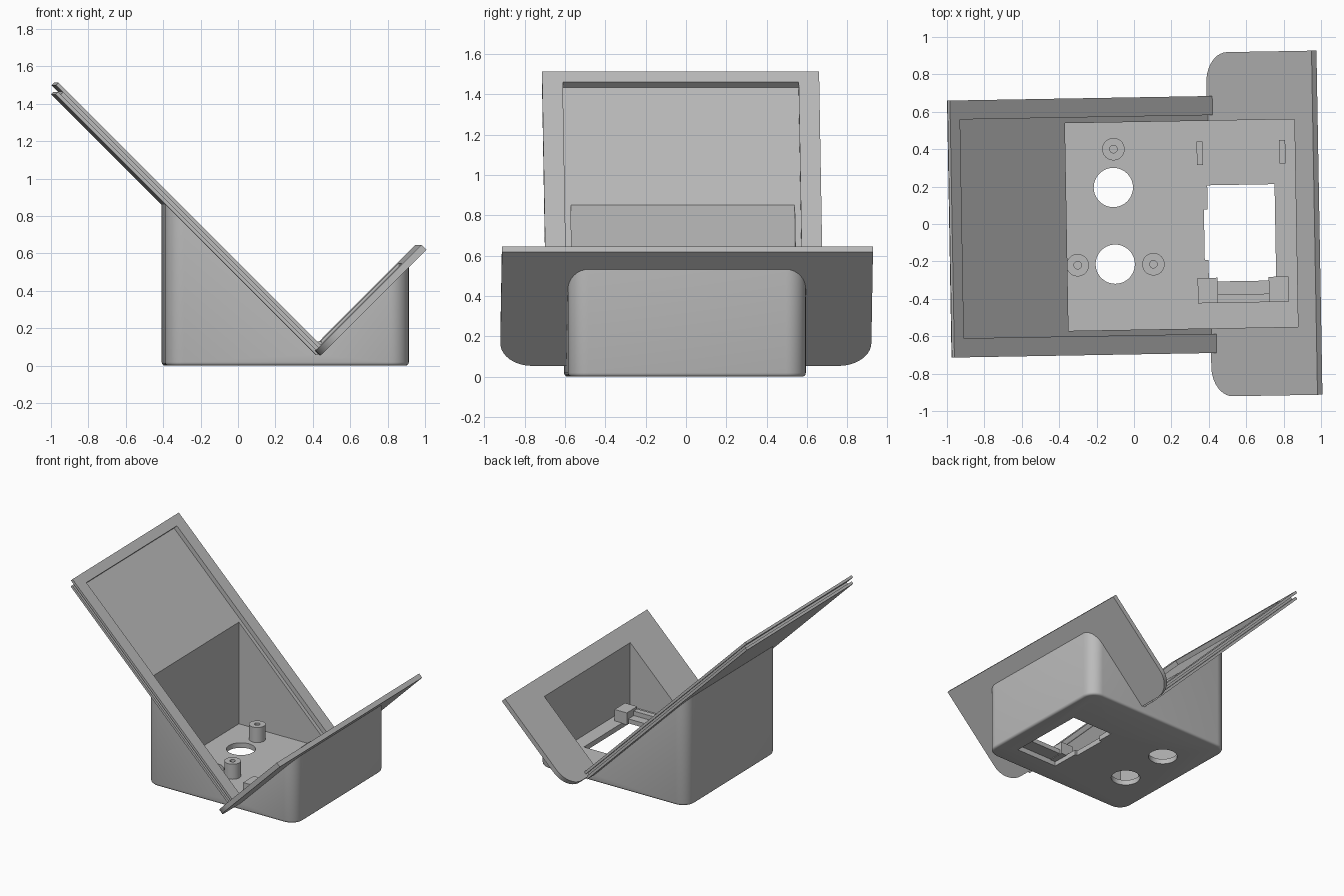
import bpy, bmesh, math
from mathutils import Matrix, Vector

if "Cube" in bpy.data.objects:
    bpy.data.objects.remove(bpy.data.objects["Cube"])

# One plain grey plastic
grey = bpy.data.materials.new("grey_plastic")
grey.use_nodes = True
colour = (0.5, 0.5, 0.5, 1)
grey.diffuse_color = colour
grey.node_tree.nodes["Principled BSDF"].inputs["Base Color"].default_value = colour

# The whole enclosure sits turned by one degree
PLACE = Matrix.Rotation(math.radians(1), 4, "Z") @ Matrix.Translation((0, -0.01, 0))


def finish(name, bm):
    bm.transform(PLACE)
    bmesh.ops.recalc_face_normals(bm, faces=bm.faces)
    mesh = bpy.data.meshes.new(name)
    bm.to_mesh(mesh)
    bm.free()
    mesh.materials.append(grey)
    ob = bpy.data.objects.new(name, mesh)
    bpy.context.collection.objects.link(ob)
    return ob


def block_mesh(x, y, z):
    bm = bmesh.new()
    bmesh.ops.create_cube(bm, size=1)
    for v in bm.verts:
        v.co = [r[0] if c < 0 else r[1] for c, r in zip(v.co, (x, y, z))]
    return bm


def block(name, x, y, z):
    return finish(name, block_mesh(x, y, z))


def tilt(bm):
    """Turn (s, y, d) into 45 degree axes: s = x + z, d = z - x."""
    for v in bm.verts:
        s, y, d = v.co
        v.co = Vector(((s - d) / 2, y, (s + d) / 2))
    return bm


def sloped(name, s, y, d):
    return finish(name, tilt(block_mesh(s, y, d)))


def cylinder(name, x, y, z0, z1, r):
    bm = bmesh.new()
    bmesh.ops.create_cone(bm, cap_ends=True, segments=40, radius1=r, radius2=r, depth=z1 - z0,
                          matrix=Matrix.Translation((x, y, (z0 + z1) / 2)))
    return finish(name, bm)


def cut(ob, *cutters):
    for c in cutters:
        c.hide_render = True
        mod = ob.modifiers.new("cut", "BOOLEAN")
        mod.operation, mod.solver, mod.object = "DIFFERENCE", "EXACT", c
    bpy.context.view_layer.update()
    new = bpy.data.meshes.new_from_object(ob.evaluated_get(bpy.context.evaluated_depsgraph_get()))
    ob.modifiers.clear()
    ob.data = new


def round_edges(bm, test, radius, segments):
    edges = [e for e in bm.edges if test(*(v.co for v in e.verts))]
    bmesh.ops.bevel(bm, geom=edges, offset=radius, segments=segments, profile=0.5, affect="EDGES")


# Cutters: inside of the box, V-shaped top, display recess, floor openings
interior = block("interior_cutter", (-0.36, 0.867), (-0.555, 0.555), (0.04, 2))
vee = sloped("vee_cutter", (0.475, 4), (-2, 2), (-0.36, 4))
recess = sloped("recess_cutter", (0.4, 0.7), (-0.585, 0.585), (-1, 2.38))
window = block("window_cutter", (0.395, 0.755), (-0.41, 0.21), (-1, 0.045))
notch = block("notch_cutter", (0.375, 0.5), (-0.19, 0.08), (-1, 0.045))
holes = [cylinder("hole_cutter", x, y, -0.2, 0.045, 0.105)
         for x, y in ((-0.107, 0.207), (-0.104, -0.203))]
cutters = [interior, vee, recess, window, notch] + holes

# Box with rounded corners and a soft bottom edge
bm = block_mesh((-0.4, 0.905), (-0.59, 0.59), (0, 1))
round_edges(bm, lambda a, b: abs(a.z - b.z) > 0.5, 0.1, 8)
round_edges(bm, lambda a, b: a.z < 0.001 and b.z < 0.001, 0.018, 3)
body = finish("box", bm)
cut(body, vee, interior, window, notch, *holes)
parts = [body]

# Long sloping plate, spacer and retaining lip
back = sloped("display_plate", (0.462, 0.49), (-0.687, 0.687), (-0.35, 2.438))
cut(back, interior)
spacer = sloped("display_spacer", (0.49, 0.513), (-0.66, 0.66), (-0.335, 2.41))
lip = sloped("display_lip", (0.513, 0.54), (-0.687, 0.687), (-0.335, 2.485))
for ob in (spacer, lip):
    cut(ob, recess)
parts += [back, spacer, lip]

# Short wide flange, rounded at its low corners
bm = block_mesh((0.48, 1.61), (-0.92, 0.92), (-0.373, -0.32))
tilt(bm)
round_edges(bm, lambda a, b: abs(a.y - b.y) < 0.01 and (a + b).x + (a + b).z < 1.1
            and abs(a.x + a.z - b.x - b.z) < 0.01, 0.16, 10)
flange = finish("front_flange", bm)
cut(flange, interior)
parts.append(flange)

# Hollow screw posts on the floor
for x, y in ((-0.103, 0.412), (-0.305, -0.205), (0.1, -0.207)):
    post = cylinder("screw_post", x, y, 0.03, 0.16, 0.06)
    bore = cylinder("bore_cutter", x, y, 0.08, 0.3, 0.02)
    cut(post, bore)
    cutters.append(bore)
    parts.append(post)

# Clips and bracket around the floor window
for x in (0.358, 0.8):
    parts.append(block("clip", (x - 0.016, x + 0.016), (0.32, 0.445), (0.03, 0.13)))
for x in (0.335, 0.715):
    parts.append(block("bracket_end", (x, x + 0.107), (-0.42, -0.285), (0.035, 0.13)))
parts.append(block("bracket_bar", (0.43, 0.73), (-0.42, -0.375), (0.04, 0.11)))
parts.append(block("bracket_shelf", (0.43, 0.73), (-0.38, -0.305), (0.04, 0.075)))

for c in cutters:
    bpy.data.objects.remove(c)

# Smooth the rounded corners, keep the edges crisp
bpy.ops.object.select_all(action="DESELECT")
for ob in parts:
    ob.select_set(True)
bpy.context.view_layer.objects.active = body
bpy.ops.object.shade_smooth_by_angle(angle=math.radians(35))
